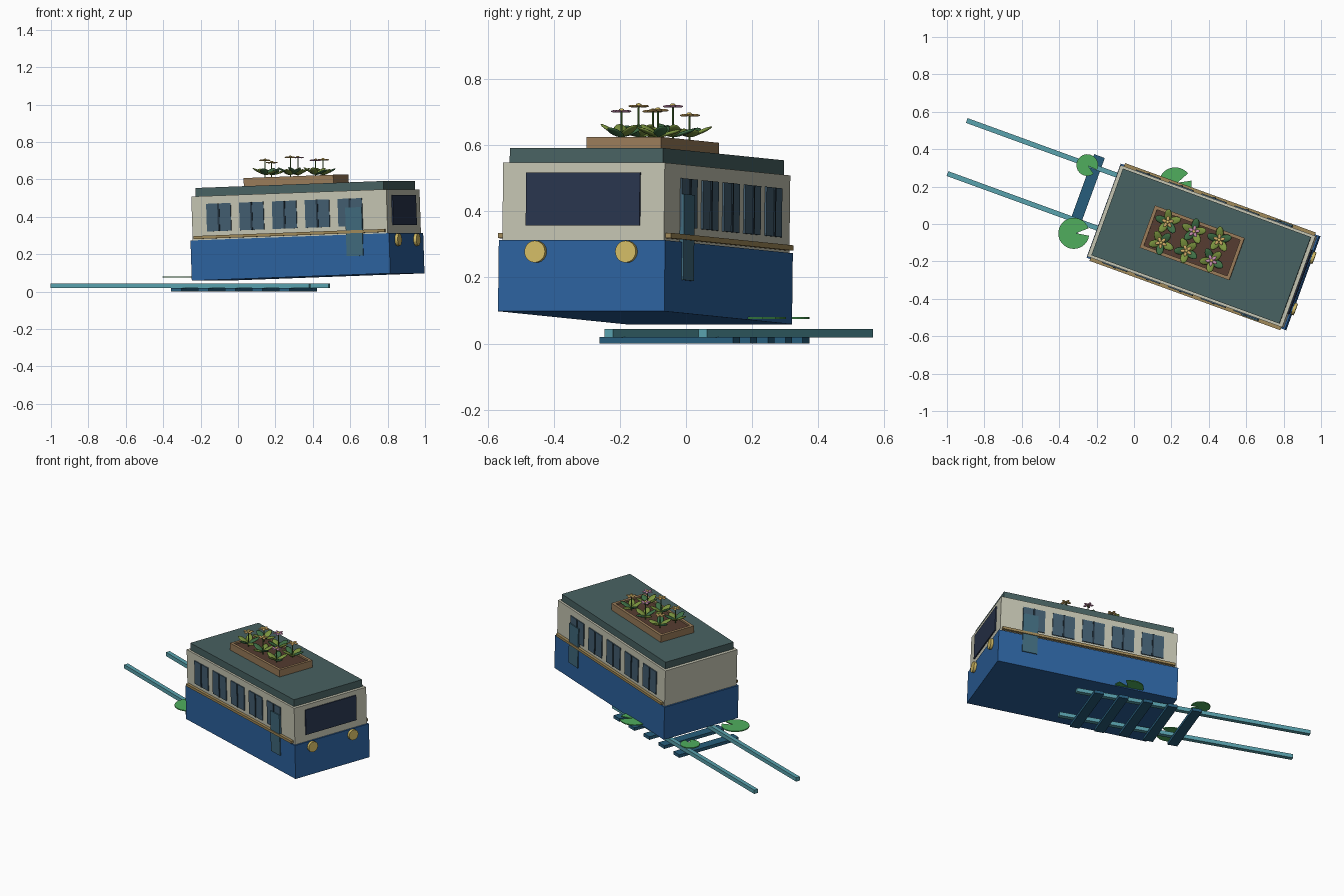
import bpy, bmesh, math, random
from mathutils import Matrix, Vector

if "Cube" in bpy.data.objects:
    bpy.data.objects.remove(bpy.data.objects["Cube"])

random.seed(3)
YAW = math.radians(-20)
TRAM = Matrix.Translation((0.375, -0.124, 0.078)) @ Matrix.Rotation(YAW, 4, 'Z') @ Matrix.Rotation(math.radians(-2), 4, 'Y')
TRACK = Matrix.Translation((-0.255, 0.16, 0)) @ Matrix.Rotation(YAW, 4, 'Z')


def mat(name, r, g, b):
    m = bpy.data.materials.new(name)
    m.diffuse_color = (r, g, b, 1)
    m.use_nodes = True
    m.node_tree.nodes["Principled BSDF"].inputs["Base Color"].default_value = m.diffuse_color
    return m


BLUE = mat("blue_paint", .025, .12, .34)
CREAM = mat("cream_paint", .55, .55, .44)
ROOF = mat("roof_slate", .065, .12, .12)
GLASS = mat("window_glass", .055, .11, .16)
FRAME = mat("window_bar", .02, .04, .06)
SCREEN = mat("windscreen_glass", .022, .035, .075)
DOOR = mat("door_teal", .05, .14, .2)
GOLD = mat("gold", .65, .5, .13)
TRIM = mat("brass_trim", .35, .25, .1)
WOOD = mat("wood", .32, .2, .1)
SOIL = mat("soil", .09, .045, .03)
RAIL = mat("rail_teal", .1, .36, .42)
TIE = mat("sleeper_blue", .02, .11, .2)
PAD = mat("lily_green", .08, .42, .11)
LEAVES = [mat("leaf_lime", .2, .3, .05), mat("leaf_dark", .05, .16, .06)]
STEM = mat("stem_green", .08, .2, .04)
PINK = mat("petal_pink", .6, .28, .45)
YELLOW = mat("petal_yellow", .65, .42, .14)


def finish(name, bm, material, matrix, smooth=False):
    me = bpy.data.meshes.new(name)
    bmesh.ops.recalc_face_normals(bm, faces=bm.faces)
    for f in bm.faces:
        f.smooth = smooth
    bm.to_mesh(me)
    bm.free()
    me.materials.append(material)
    ob = bpy.data.objects.new(name, me)
    ob.matrix_world = matrix
    bpy.context.collection.objects.link(ob)
    return ob


def box(name, frame, x, y, z, material):
    """Box from (min, max) ranges in a local frame."""
    bm = bmesh.new()
    size = [b - a for a, b in (x, y, z)]
    mid = [(a + b) / 2 for a, b in (x, y, z)]
    bmesh.ops.create_cube(bm, size=1, matrix=Matrix.Translation(mid) @ Matrix.Diagonal((*size, 1)))
    return finish(name, bm, material, frame)


def slab(name, length, width, z0, z1, material):
    box(name, TRAM, (-length / 2, length / 2), (-width / 2, width / 2), (z0, z1), material)


def cylinder(name, matrix, r, depth, material, n=24):
    bm = bmesh.new()
    bmesh.ops.create_cone(bm, cap_ends=True, segments=n, radius1=r, radius2=r, depth=depth)
    return finish(name, bm, material, matrix)


def blob(name, matrix, scale, material):
    bm = bmesh.new()
    bmesh.ops.create_uvsphere(bm, u_segments=12, v_segments=6, radius=1, matrix=Matrix.Diagonal((*scale, 1)))
    return finish(name, bm, material, matrix, True)


# Tram shell
slab("lower_body", 1.13, .535, 0, .215, BLUE)
slab("upper_body", 1.11, .52, .215, .45, CREAM)
slab("roof", 1.07, .493, .45, .495, ROOF)

# Windscreen and headlights
box("windscreen", TRAM, (.55, .562), (-.183, .183), (.26, .42), SCREEN)
for y in (-.146, .146):
    cylinder("headlight", TRAM @ Matrix.Translation((.568, y, .18)) @ Matrix.Rotation(math.pi / 2, 4, 'Y'), .033, .026, GOLD)

# Side windows, doors and trim on both sides
for s in (-1, 1):
    def out(a, b):
        return tuple(sorted((s * a, s * b)))
    for i in range(5):
        cx = -.027 + (i - 2) * .187
        box("side_window", TRAM, (cx - .069, cx + .069), out(.255, .266), (.26, .408), GLASS)
        box("window_bar", TRAM, (cx - .005, cx + .005), out(.255, .27), (.26, .408), FRAME)
    box("door", TRAM, (.322, .416), out(.255, .273), (.10, .36), DOOR)
    box("side_trim", TRAM, (-.543, .543), out(.255, .278), (.222, .238), TRIM)

# Roof planter
for s in (-1, 1):
    box("planter_side", TRAM, (-.305, .205), (s * .111 - .009, s * .111 + .009), (.495, .54), WOOD)
    e = -.05 + s * .246
    box("planter_end", TRAM, (e - .009, e + .009), (-.102, .102), (.495, .54), WOOD)
box("planter_soil", TRAM, (-.287, .187), (-.102, .102), (.495, .53), SOIL)

# Flowering plants: position, flower height, petal material
PLANTS = [(.18, .01, .69, YELLOW), (.32, -.04, .717, PINK), (.455, -.085, .705, YELLOW),
          (.145, -.1, .702, YELLOW), (.28, -.143, .718, YELLOW), (.415, -.195, .702, PINK)]
for x, y, z, petal in PLANTS:
    cylinder("stem", Matrix.Translation((x, y, (z + .605) / 2)), .003, z - .605, STEM, 8)
    start = random.random() * 6.28
    for k in range(5):
        a = start + k * math.tau / 5
        m = Matrix.Translation((x, y, .625)) @ Matrix.Rotation(a, 4, 'Z') @ Matrix.Rotation(math.radians(-random.uniform(14, 32)), 4, 'Y')
        blob("leaf", m @ Matrix.Translation((.038, 0, 0)), (.038, .021, .006), LEAVES[k % 2])
    for k in range(5):
        m = Matrix.Translation((x, y, z)) @ Matrix.Rotation(start + k * math.tau / 5, 4, 'Z')
        blob("petal", m @ Matrix.Translation((.018, 0, 0)), (.015, .009, .004), petal)
    blob("flower_centre", Matrix.Translation((x, y, z + .003)), (.009, .009, .006), GOLD)

# Rails and sleepers
for y in (-.151, .151):
    box("rail", TRACK, (-.735, .735), (y - .0135, y + .0135), (.019, .044), RAIL)
for i in range(5):
    cx = -.003 + i * .154
    box("sleeper", TRACK, (cx - .03, cx + .03), (-.215, .215), (0, .02), TIE)

# Notched lily pads: centre, radius, notch direction in degrees
for x, y, r, notch in [(-.25, .315, .058, -40), (-.322, -.05, .083, 5), (.22, .215, .088, 25)]:
    bm = bmesh.new()
    pts = [Vector((r * .15, 0, 0))]
    for k in range(29):
        a = math.radians(14 + k * 332 / 28)
        pts.append(Vector((r * math.cos(a), r * math.sin(a), 0)))
    face = bm.faces.new([bm.verts.new(p) for p in pts])
    ext = bmesh.ops.extrude_face_region(bm, geom=[face])
    bmesh.ops.translate(bm, vec=(0, 0, .006), verts=[v for v in ext["geom"] if isinstance(v, bmesh.types.BMVert)])
    bottom = [f for f in bm.faces if all(v.co.z < .001 for v in f.verts)]
    if not bottom:
        bm.faces.new([v for v in bm.verts if v.co.z < .001])
    finish("lily_pad", bm, PAD, Matrix.Translation((x, y, .075)) @ Matrix.Rotation(math.radians(notch), 4, 'Z'))
